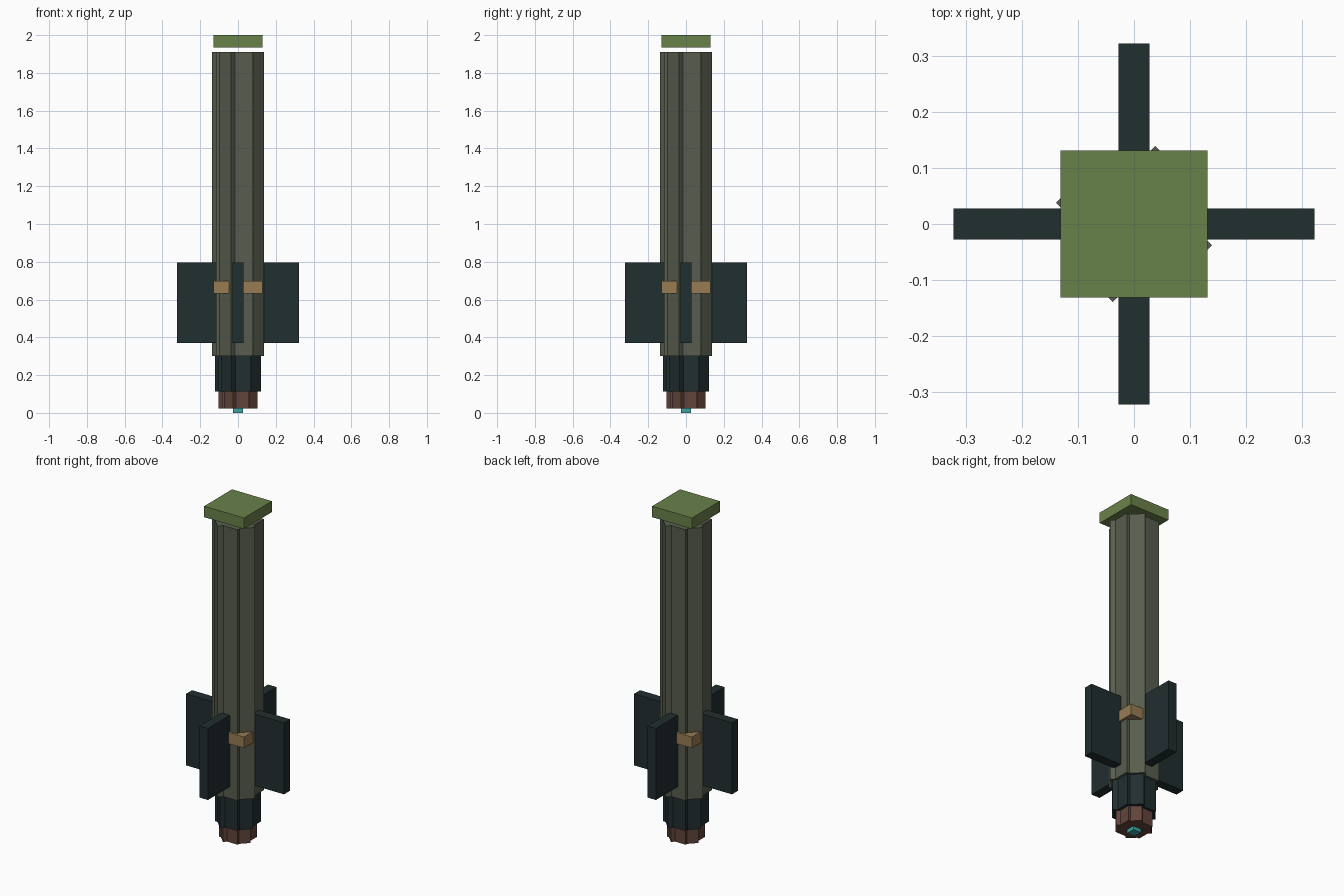
import bpy
import bmesh
from math import cos, sin, pi

cube = bpy.data.objects.get("Cube")
if cube:
    bpy.data.objects.remove(cube, do_unlink=True)


def srgb(r, g, b):
    def lin(c):
        c /= 255
        return c / 12.92 if c <= 0.04045 else ((c + 0.055) / 1.055) ** 2.4
    return (lin(r), lin(g), lin(b), 1.0)


def material(name, rgb):
    m = bpy.data.materials.new(name)
    m.use_nodes = True
    m.diffuse_color = srgb(*rgb)
    m.node_tree.nodes["Principled BSDF"].inputs["Base Color"].default_value = srgb(*rgb)
    return m


olive_grey = material("olive_grey", (88, 93, 78))
moss_green = material("moss_green", (105, 130, 74))
dark_slate = material("dark_slate", (33, 46, 47))
tan = material("tan", (152, 124, 84))
brown = material("brown", (98, 68, 59))
teal = material("teal", (62, 165, 165))


def finish(name, bm, mat):
    bmesh.ops.recalc_face_normals(bm, faces=bm.faces)
    me = bpy.data.meshes.new(name)
    bm.to_mesh(me)
    bm.free()
    me.materials.append(mat)
    ob = bpy.data.objects.new(name, me)
    bpy.context.collection.objects.link(ob)
    return ob


def box(name, lo, hi, mat):
    bm = bmesh.new()
    bmesh.ops.create_cube(bm, size=1)
    for v in bm.verts:
        for i in range(3):
            v.co[i] = (lo[i] + hi[i]) / 2 + v.co[i] * (hi[i] - lo[i])
    return finish(name, bm, mat)


# One quarter of the tube section: straight plank, notch, diagonal plank, notch
QUARTER = [(0.077, -0.114), (0.077, -0.096), (0.136, -0.037), (0.114, -0.015)]


def faceted_tube(name, scale, z0, z1, mat):
    bm = bmesh.new()
    ring = []
    for k in range(4):
        c, s = cos(k * pi / 2), sin(k * pi / 2)
        for x, y in QUARTER:
            ring.append(bm.verts.new((scale * (x * c - y * s), scale * (x * s + y * c), z0)))
    base = bm.faces.new(ring)
    top = bmesh.ops.extrude_face_region(bm, geom=[base], use_keep_orig=True)
    for v in top["geom"]:
        if isinstance(v, bmesh.types.BMVert):
            v.co.z = z1
    return finish(name, bm, mat)


# Stacked tube sections
faceted_tube("body_tube", 1.02, 0.30, 1.91, olive_grey)
faceted_tube("tail_section", 0.90, 0.113, 0.30, dark_slate)
faceted_tube("nozzle", 0.75, 0.022, 0.113, brown)

# Square plates: floating cap, strap and burner
box("top_cap", (-0.131, -0.131, 1.935), (0.131, 0.131, 2.0), moss_green)
box("strap_band", (-0.13, -0.13, 0.632), (0.13, 0.13, 0.698), tan)
box("burner", (-0.026, -0.026, 0.0), (0.026, 0.026, 0.03), teal)

# Four tail fins around the tube
for k, side in enumerate(("left", "back", "right", "front")):
    fin = box(side + "_fin", (0.09, -0.028, 0.37), (0.322, 0.028, 0.795), dark_slate)
    fin.rotation_euler.z = k * pi / 2
